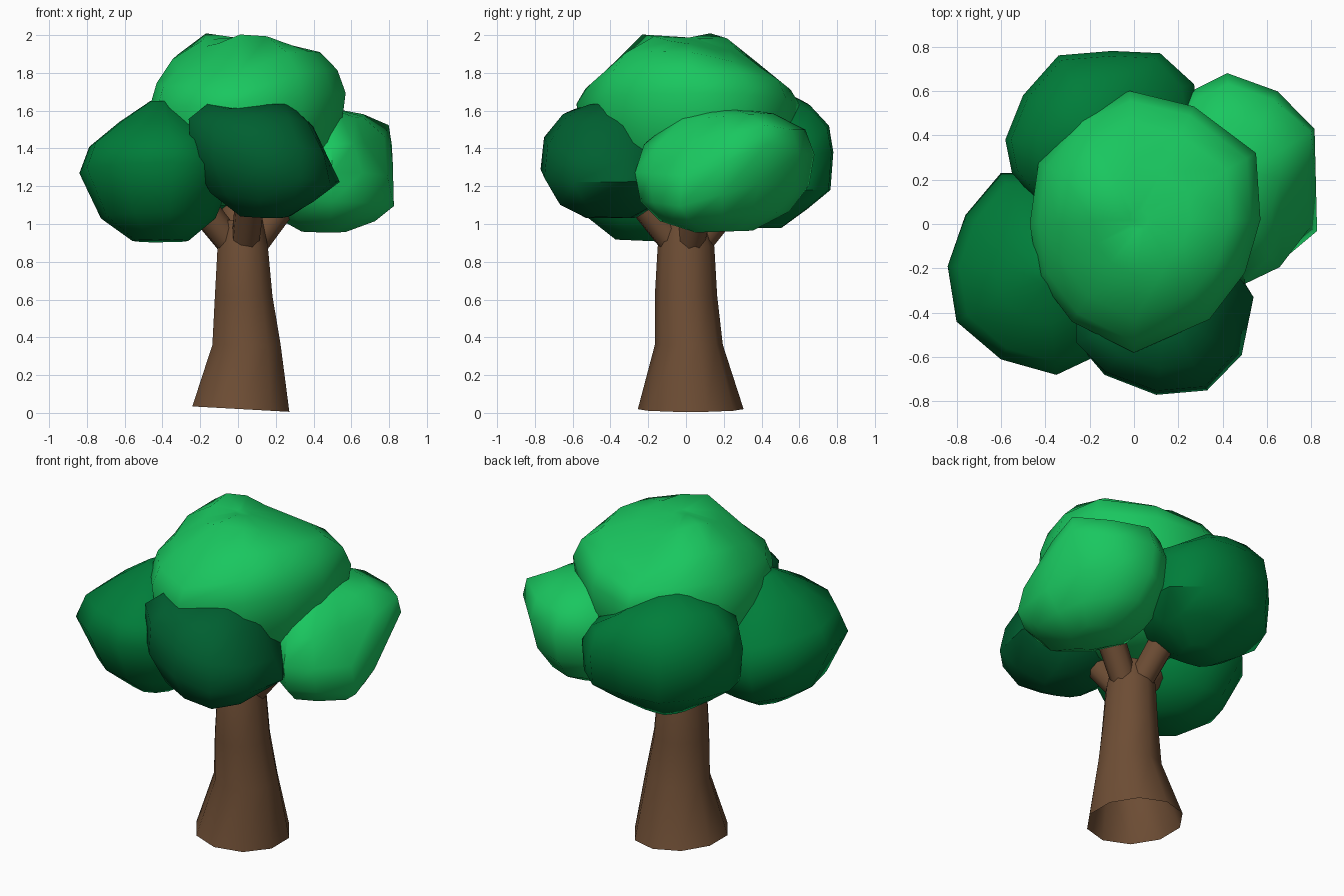
import bpy
import bmesh
import math
from mathutils import Vector

default_cube = bpy.data.objects.get("Cube")
if default_cube:
    bpy.data.objects.remove(default_cube, do_unlink=True)


def make_material(name, colour):
    material = bpy.data.materials.new(name)
    material.use_nodes = True
    rgba = (*colour, 1.0)
    material.diffuse_color = rgba
    material.node_tree.nodes["Principled BSDF"].inputs["Base Color"].default_value = rgba
    return material


LIGHT_GREEN = make_material("light green leaves", (0.01, 0.57, 0.115))
MID_GREEN = make_material("mid green leaves", (0, 0.205, 0.042))
DARK_GREEN = make_material("dark green leaves", (0, 0.115, 0.03))
BROWN = make_material("brown bark", (0.155, 0.075, 0.035))


def loft(name, rings, material, close_bottom=True, sharp_angle=50):
    """Join rings of points, bottom to top, into a skin with filled ends."""
    bm = bmesh.new()
    loops = [[bm.verts.new(point) for point in ring] for ring in rings]
    count = len(loops[0])
    for lower, upper in zip(loops, loops[1:]):
        for i in range(count):
            j = (i + 1) % count
            bm.faces.new((lower[i], lower[j], upper[j], upper[i]))
    ends = [loops[0], loops[-1]] if close_bottom else [loops[-1]]
    for loop in ends:
        bmesh.ops.triangle_fill(bm, edges=[bm.edges.get((loop[i - 1], loop[i])) for i in range(count)],
                                use_beauty=True)
    bmesh.ops.recalc_face_normals(bm, faces=bm.faces)
    mesh = bpy.data.meshes.new(name)
    bm.to_mesh(mesh)
    bm.free()
    mesh.materials.append(material)
    obj = bpy.data.objects.new(name, mesh)
    bpy.context.collection.objects.link(obj)
    bpy.ops.object.select_all(action="DESELECT")
    obj.select_set(True)
    bpy.context.view_layer.objects.active = obj
    bpy.ops.object.shade_smooth_by_angle(angle=math.radians(sharp_angle))
    return obj


def leaf_clump(name, material, centre, outline, profile, tilt=(0, 0), pushes=()):
    """Scale a plan outline through (height, scale) steps, from bottom to top.

    Tilt slopes the waist; each push (place, movement) softly shifts nearby points.
    """
    centre = Vector(centre)
    rings = []
    for height, scale in profile:
        ring = []
        for corner in outline:
            offset = (Vector(corner) - centre) * scale
            lift = offset.dot(Vector(tilt)) * scale
            point = Vector((*(centre + offset), height + lift))
            shift = Vector()
            for place, movement in pushes:
                distance = (point - Vector(place)).length
                shift += Vector(movement) * math.exp(-(distance / .18) ** 2)
            ring.append(point + shift)
        rings.append(ring)
    return loft(name, rings, material)


def round_ring(centre, rx, ry, sides, slope=0):
    x, y, z = centre
    angles = [math.tau * (i + 0.5) / sides for i in range(sides)]
    return [(x + rx * math.cos(a), y + ry * math.sin(a), z + slope * math.cos(a)) for a in angles]


# Crown clump on top, with two humps around a shallow hollow
leaf_clump(
    "crown_leaves", LIGHT_GREEN, (.02, .02),
    [(.57, .02), (.55, .32), (.27, .53), (-.02, .6), (-.25, .49), (-.43, .28),
     (-.47, 0), (-.43, -.24), (-.28, -.44), (0, -.58), (.34, -.43), (.5, -.22)],
    [(1.1, .35), (1.2, .66), (1.4, .94), (1.65, 1), (1.78, .92), (1.89, .75), (1.95, .42), (1.96, .08)],
    tilt=(.08, 0),
    pushes=[((.02, -.22, 1.95), (0, 0, .08)), ((-.18, .16, 1.95), (0, 0, .07)),
            ((-.25, -.25, 1.9), (0, 0, -.08)), ((.3, .3, 1.9), (0, 0, -.09)),
            ((0, -.46, 1.88), (0, 0, -.1)), ((0, .46, 1.88), (0, 0, -.12))])

# Clump on the -x side
leaf_clump(
    "side_leaves_mid", MID_GREEN, (-.4, -.2),
    [(-.02, -.2), (-.1, .05), (-.25, .2), (-.42, .23), (-.6, .23), (-.76, .04),
     (-.84, -.19), (-.8, -.44), (-.6, -.61), (-.35, -.68), (-.18, -.6), (-.06, -.42)],
    [(.91, .36), (1.03, .74), (1.27, 1), (1.41, .88), (1.54, .52), (1.65, .15)],
    tilt=(0, -.12))

# Front clump
leaf_clump(
    "front_leaves", DARK_GREEN, (.15, -.4),
    [(.57, -.33), (.4, -.1), (.1, -.02), (-.15, -.15), (-.24, -.36), (-.24, -.54),
     (-.13, -.68), (.1, -.77), (.33, -.75), (.5, -.59)],
    [(1.03, .35), (1.12, .76), (1.28, 1), (1.45, .95), (1.58, .68), (1.65, .3)],
    tilt=(-.2, 0),
    pushes=[((.48, -.4, 1.08), (-.04, 0, .08)), ((.52, -.4, 1.42), (-.08, 0, -.05)),
            ((-.15, -.45, 1.55), (-.06, 0, .06)), ((0, -.4, 1.65), (0, 0, -.06))])

# Clump on the +x side
leaf_clump(
    "side_leaves_light", LIGHT_GREEN, (.45, .2),
    [(.84, .2), (.84, .44), (.65, .6), (.42, .68), (.26, .6), (.12, .4),
     (.1, .15), (.25, -.1), (.5, -.27), (.66, -.2), (.82, -.05)],
    [(.96, .32), (1.04, .72), (1.16, .94), (1.32, 1), (1.46, .9), (1.57, .55), (1.61, .15)],
    tilt=(0, .1),
    pushes=[((.8, -.02, 1.44), (-.12, .06, 0)), ((.8, .42, 1.14), (-.1, -.04, 0)),
            ((.84, .45, 1.35), (0, 0, .08)), ((.82, -.05, 1.2), (.04, 0, -.05))])

# Rear clump
leaf_clump(
    "rear_leaves", MID_GREEN, (-.15, .4),
    [(.3, .42), (.28, .63), (.12, .77), (-.1, .78), (-.34, .76), (-.5, .58),
     (-.58, .38), (-.55, .23), (-.4, .06), (-.1, 0), (.17, .12)],
    [(.98, .28), (1.08, .64), (1.18, .96), (1.38, 1), (1.52, .94), (1.62, .68), (1.66, .28)],
    pushes=[((-.25, .45, 1.65), (0, 0, .06)), ((.2, .55, 1.6), (-.06, 0, -.08))])

# Flared trunk, open underneath
loft("trunk", [
    round_ring((.015, .025, .02), .27, .28, 10, slope=-.015),
    round_ring((.045, .015, .36), .19, .18, 10),
    round_ring((.03, 0, .62), .16, .165, 10),
    round_ring((.025, 0, .88), .14, .15, 10),
    round_ring((.025, 0, 1.02), .11, .11, 10),
], BROWN, close_bottom=False)

# Stubby branches reaching into each clump
branches = {
    "left_branch": (.23, .07), "right_branch": (-.2, -.06),
    "front_branch": (.06, -.22), "rear_branch": (-.02, .22),
}
for name, (x, y) in branches.items():
    start, end = Vector((x * .3 + .02, y * .3, .9)), Vector((x, y, 1.1))
    turn = (end - start).to_track_quat("Z", "Y")
    rings = [[base + turn @ Vector(p) for p in round_ring((0, 0, 0), r, r, 8)]
             for base, r in ((start, .075), (end, .08))]
    loft(name, rings, BROWN)
